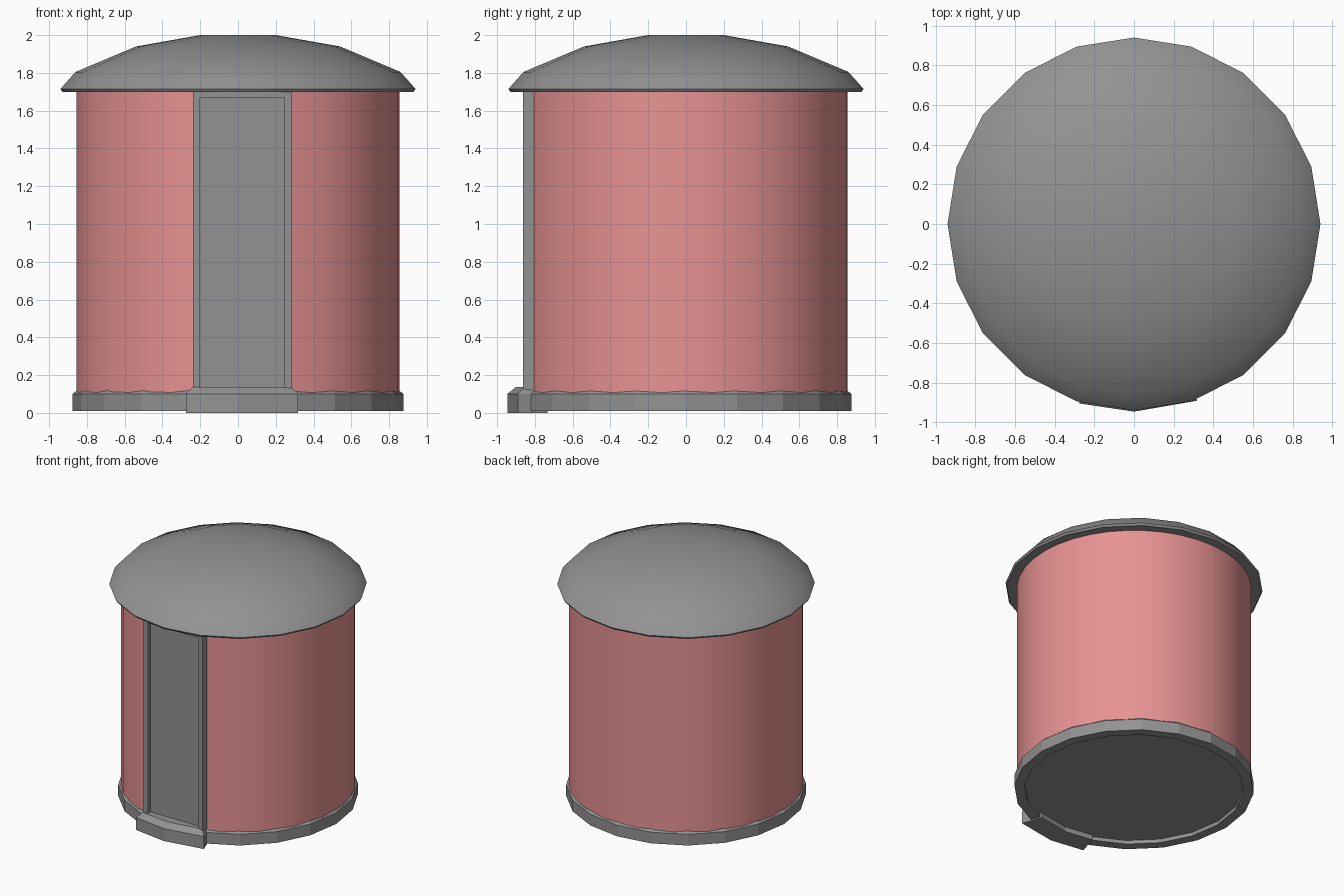
import bpy, bmesh
from math import sin, cos, radians, pi

cube = bpy.data.objects.get("Cube")
if cube:
    bpy.data.objects.remove(cube)


def material(name, rgb):
    m = bpy.data.materials.new(name)
    m.use_nodes = True
    m.diffuse_color = (*rgb, 1)
    m.node_tree.nodes["Principled BSDF"].inputs["Base Color"].default_value = (*rgb, 1)
    return m


GREY = material("grey stone", (0.29, 0.29, 0.29))
PINK = material("pink wall", (0.8, 0.29, 0.29))


def finish(name, bm, mat, smooth=False):
    bmesh.ops.recalc_face_normals(bm, faces=bm.faces)
    mesh = bpy.data.meshes.new(name)
    bm.to_mesh(mesh)
    bm.free()
    mesh.materials.append(mat)
    ob = bpy.data.objects.new(name, mesh)
    bpy.context.collection.objects.link(ob)
    if smooth:
        bpy.ops.object.select_all(action='DESELECT')
        ob.select_set(True)
        bpy.context.view_layer.objects.active = ob
        bpy.ops.object.shade_smooth_by_angle(angle=radians(30))
    return ob


def lathe(name, profile, mat, sides=20, smooth=False):
    """Revolve a (radius, height) profile and cap both ends."""
    bm = bmesh.new()
    rings = [[bm.verts.new((r * cos(2 * pi * k / sides), r * sin(2 * pi * k / sides), z))
              for k in range(sides)] for r, z in profile]
    for a, b in zip(rings, rings[1:]):
        for k in range(sides):
            n = (k + 1) % sides
            bm.faces.new((a[k], a[n], b[n], b[k]))
    bm.faces.new(rings[0])
    bm.faces.new(rings[-1])
    return finish(name, bm, mat, smooth)


def box(name, x, y, z, mat):
    bm = bmesh.new()
    bmesh.ops.create_cube(bm, size=1)
    for v in bm.verts:
        for i, (lo, hi) in enumerate((x, y, z)):
            v.co[i] = lo if v.co[i] < 0 else hi
    return finish(name, bm, mat)


# Domed roof and plinth with a shallow recess underneath
lathe("roof", [(0.80, 1.70), (0.93, 1.70), (0.94, 1.715), (0.86, 1.805),
               (0.54, 1.94), (0.20, 2.0)], GREY, smooth=True)
lathe("plinth", [(0.80, 0.04), (0.80, 0.01), (0.875, 0.01), (0.875, 0.10),
                 (0.835, 0.135)], GREY)

# Round wall, open at the doorway; angles run from the front towards +x
bm = bmesh.new()
start, end, steps = 18, 345, 36
prev = None
for k in range(steps + 1):
    t = radians(start + (end - start) * k / steps)
    pair = [bm.verts.new((0.856 * sin(t), -0.856 * cos(t), z)) for z in (0.10, 1.71)]
    if prev:
        bm.faces.new((prev[0], pair[0], pair[1], prev[1]))
    prev = pair
finish("wall", bm, PINK, smooth=True)

# Curved doorstep with sloping upper edge
bm = bmesh.new()
angles = (-17, 0, 19.7)
levels = []
for r, z, inset in ((0.946, 0.0, 0), (0.946, 0.10, 0), (0.90, 0.137, 1.5)):
    turn = [radians(a - inset * ((a > 0) - (a < 0))) for a in angles]
    outer = [(r * sin(t), -r * cos(t), z) for t in turn]
    inner = [(0.78 * sin(t), -0.78 * cos(t), z) for t in reversed(turn)]
    levels.append([bm.verts.new(p) for p in outer + inner])
for a, b in zip(levels, levels[1:]):
    for k in range(len(a)):
        n = (k + 1) % len(a)
        bm.faces.new((a[k], a[n], b[n], b[k]))
bm.faces.new(levels[0])
bm.faces.new(levels[-1])
finish("doorstep", bm, GREY)

# Recessed door and its frame
box("door", (-0.21, 0.26), (-0.828, -0.79), (0.12, 1.70), GREY)
for name, x in (("right_jamb", (-0.238, -0.20)), ("left_jamb", (0.245, 0.287))):
    box(name, x, (-0.862, -0.79), (0.12, 1.705), GREY)
box("door_lintel", (-0.20, 0.245), (-0.862, -0.79), (1.67, 1.705), GREY)
